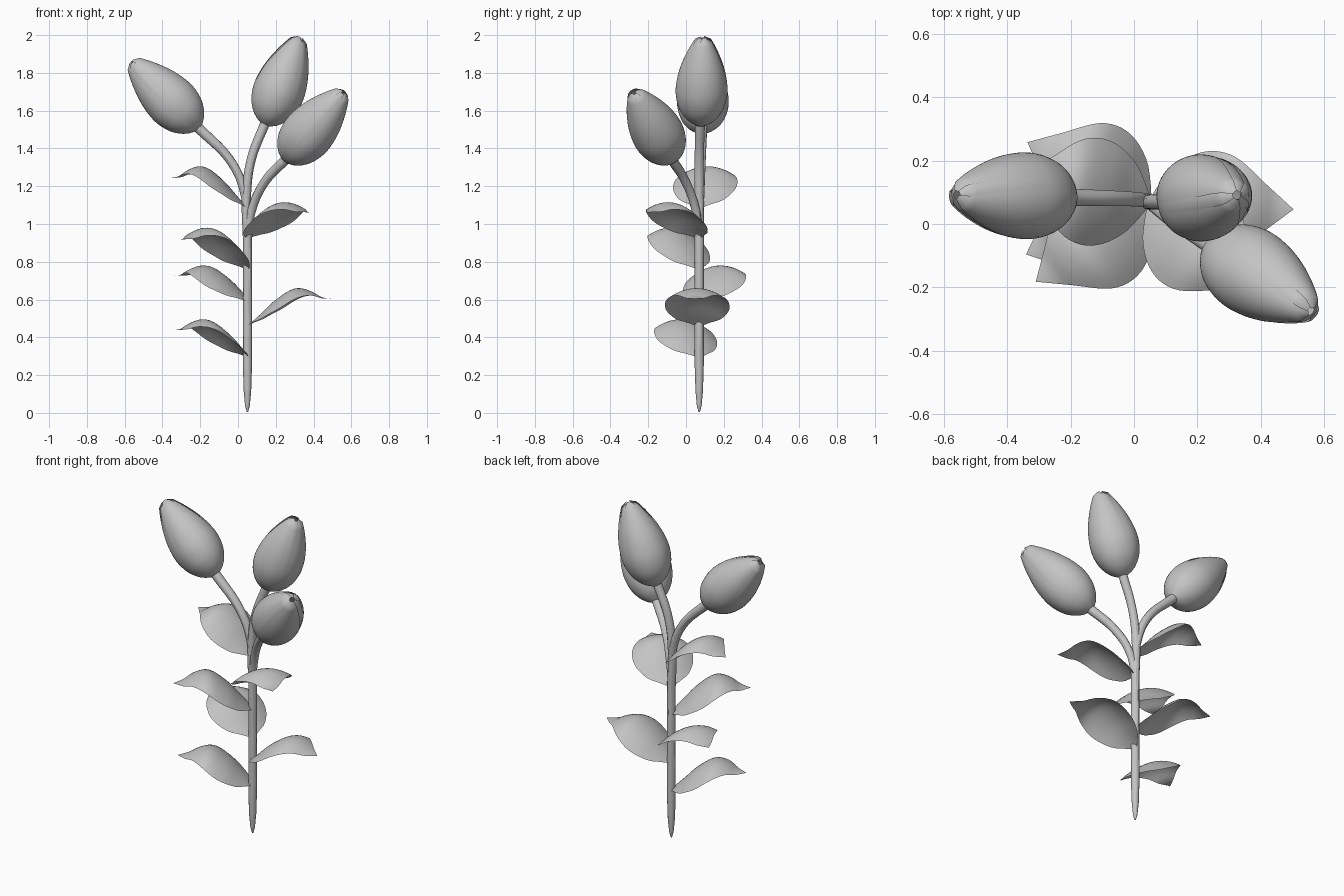
import bpy, bmesh, math
from mathutils import Vector, Matrix

cube = bpy.data.objects.get("Cube")
if cube:
    bpy.data.objects.remove(cube, do_unlink=True)

grey = bpy.data.materials.new("plain_grey")
grey.use_nodes = True
GREY = (0.55, 0.55, 0.55, 1)
grey.diffuse_color = GREY
grey.node_tree.nodes["Principled BSDF"].inputs["Base Color"].default_value = GREY


def sample(points, t):
    """Smooth interpolation through (position, value) pairs."""
    for i in range(len(points) - 1):
        (a, p), (b, q) = points[i], points[i + 1]
        if t <= b:
            before, after = points[max(i - 1, 0)], points[min(i + 2, len(points) - 1)]
            m = (q - before[1]) / (b - before[0]) * (b - a)
            n = (after[1] - p) / (after[0] - a) * (b - a)
            s = (t - a) / (b - a)
            return ((2*s**3 - 3*s*s + 1) * p + (s**3 - 2*s*s + s) * m
                    + (3*s*s - 2*s**3) * q + (s**3 - s*s) * n)
    return points[-1][1]


def add_grid(bm, func, rows, cols):
    """Surface patch: func(u, v) with u and v from 0 to 1."""
    grid = [[bm.verts.new(func(i / rows, j / cols)) for j in range(cols + 1)]
            for i in range(rows + 1)]
    for i in range(rows):
        for j in range(cols):
            bm.faces.new((grid[i][j], grid[i][j + 1], grid[i + 1][j + 1], grid[i + 1][j]))


def finish(name, bm):
    bmesh.ops.remove_doubles(bm, verts=bm.verts, dist=0.0001)
    mesh = bpy.data.meshes.new(name)
    bm.to_mesh(mesh)
    bm.free()
    mesh.materials.append(grey)
    for face in mesh.polygons:
        face.use_smooth = True
    obj = bpy.data.objects.new(name, mesh)
    bpy.context.collection.objects.link(obj)
    return obj


# Stems: round tubes along smooth curves
def stem(name, points):
    curve = bpy.data.curves.new(name, "CURVE")
    curve.dimensions = "3D"
    curve.bevel_depth = 1
    curve.bevel_resolution = 4
    curve.resolution_u = 10
    curve.use_fill_caps = True
    spline = curve.splines.new("BEZIER")
    spline.bezier_points.add(len(points) - 1)
    for bp, (x, y, z, r) in zip(spline.bezier_points, points):
        bp.co, bp.radius = (x, y, z), r
        bp.handle_left_type = bp.handle_right_type = "AUTO"
    curve.materials.append(grey)
    obj = bpy.data.objects.new(name, curve)
    bpy.context.collection.objects.link(obj)
    bpy.ops.object.select_all(action="DESELECT")
    obj.select_set(True)
    bpy.context.view_layer.objects.active = obj
    bpy.ops.object.convert(target="MESH")
    bpy.ops.object.shade_smooth_by_angle()


X, Y = 0.05, 0.07
stem("main_stem", [(X, Y, 0.005, 0.004), (X, Y, 0.04, 0.013), (X, Y, 0.12, 0.02),
                   (X, Y, 0.25, 0.024), (X, Y, 0.9, 0.024), (0.045, Y, 1.15, 0.024),
                   (0.07, Y, 1.34, 0.024), (0.15, 0.075, 1.55, 0.026)])
stem("right_stem", [(X, Y, 0.98, 0.02), (0.035, 0.075, 1.16, 0.023),
                    (-0.03, 0.08, 1.32, 0.024), (-0.22, 0.085, 1.52, 0.028)])
stem("left_stem", [(X, Y, 0.92, 0.02), (0.075, 0.05, 1.08, 0.023),
                   (0.14, 0.0, 1.22, 0.024), (0.26, -0.08, 1.35, 0.027)])

# Buds: a lobed core wrapped by three outer petals
BUD = [(0, 0.026), (0.04, 0.06), (0.1, 0.09), (0.2, 0.119), (0.35, 0.136), (0.5, 0.132),
       (0.65, 0.115), (0.8, 0.087), (0.92, 0.058), (0.98, 0.038), (1, 0.014)]
SPREAD = [(0, 62), (0.4, 55), (0.8, 47), (1, 35)]


def bud(name, base, tip, roll):
    base, tip = Vector(base), Vector(tip)
    length = (tip - base).length
    bm = bmesh.new()

    def core(u, v):
        a = v * math.tau
        r = sample(BUD, u) * (0.95 - 0.03 * math.cos(3 * a))
        return Vector((r * math.cos(a), r * math.sin(a), u * length * 0.985))

    add_grid(bm, core, 28, 48)
    for k in range(3):
        def petal(u, v):
            w = 2 * v - 1
            a = k * math.tau / 3 + w * math.radians(sample(SPREAD, u))
            r = sample(BUD, u) * (1.015 - 0.03 * w * w)
            return Vector((r * math.cos(a), r * math.sin(a), u * length))
        add_grid(bm, petal, 28, 16)
    obj = finish(name, bm)
    turn = (tip - base).to_track_quat("Z", "Y").to_matrix().to_4x4()
    obj.matrix_world = (Matrix.Translation(base) @ turn
                        @ Matrix.Rotation(math.radians(roll), 4, "Z"))


bud("top_bud", (0.145, 0.078, 1.525), (0.327, 0.092, 1.99), 40)
bud("right_bud", (-0.208, 0.085, 1.508), (-0.565, 0.092, 1.86), 50)
bud("left_bud", (0.25, -0.07, 1.34), (0.562, -0.278, 1.7), 20)

# Leaves: pointed blades with an arched midrib and drooping sides
HALF_WIDTH = [(0, 0.012), (0.06, 0.058), (0.15, 0.112), (0.3, 0.158), (0.45, 0.171),
              (0.6, 0.15), (0.8, 0.075), (1, 0)]
RIB = [(0, 0), (0.15, 0.062), (0.3, 0.128), (0.5, 0.19), (0.62, 0.2),
       (0.76, 0.18), (0.87, 0.152), (1, 0.143)]


def leaf(name, z, angle, length, lift=1.0):
    bm = bmesh.new()

    def blade(u, v):
        w = (2 * v - 1) * sample(HALF_WIDTH, u)
        return Vector((u * length, w, sample(RIB, u) * lift - 2.3 * w * w))

    add_grid(bm, blade, 24, 12)
    obj = finish(name, bm)
    obj.matrix_world = (Matrix.Translation((X, Y, z))
                        @ Matrix.Rotation(math.radians(angle), 4, "Z"))


leaf("leaf_1", 0.295, 203, 0.425)
leaf("leaf_2", 0.46, -3, 0.455)
leaf("leaf_3", 0.59, 154, 0.43, 0.95)
leaf("leaf_4", 0.76, 215, 0.44, 1.1)
leaf("leaf_5", 0.925, -40, 0.43, 0.95)
leaf("leaf_6", 1.085, 170, 0.425, 1.1)
